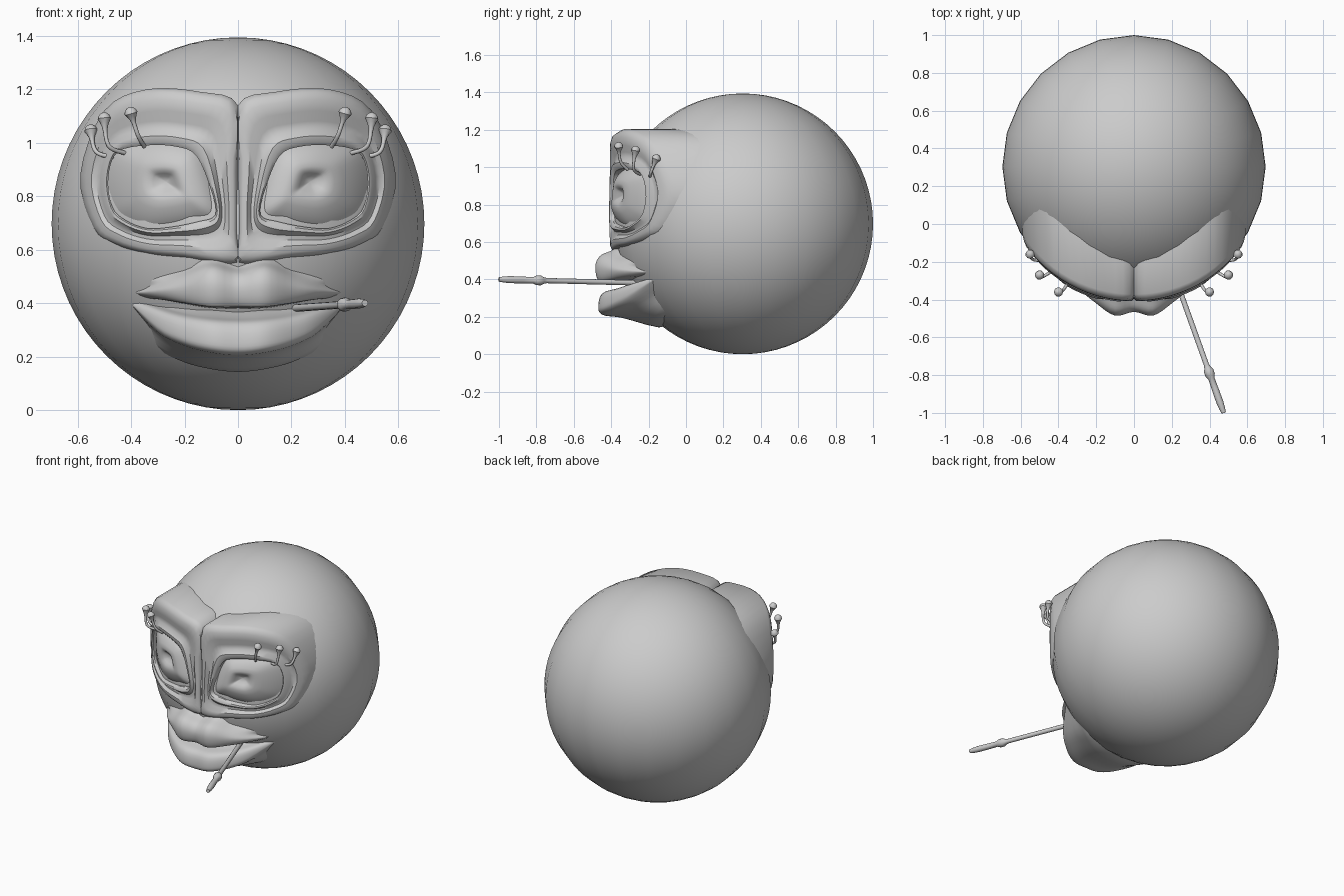
import bpy, bmesh, math
from mathutils import Vector

if "Cube" in bpy.data.objects:
    bpy.data.objects.remove(bpy.data.objects["Cube"])

CENTRE = Vector((0, 0.303, 0.697))
RADIUS = 0.697

grey = bpy.data.materials.new("plain grey")
grey.use_nodes = True
grey.diffuse_color = (0.6, 0.6, 0.6, 1)
grey.node_tree.nodes["Principled BSDF"].inputs["Base Color"].default_value = (0.6, 0.6, 0.6, 1)


def finish(name, bm, angle=40, mirror=False, front=False):
    """Turn a bmesh into a smooth shaded object, optionally mirrored in x."""
    bmesh.ops.recalc_face_normals(bm, faces=bm.faces)
    if front and sum(f.normal.y * f.calc_area() for f in bm.faces) > 0:
        bmesh.ops.reverse_faces(bm, faces=bm.faces)
    mesh = bpy.data.meshes.new(name)
    bm.to_mesh(mesh)
    bm.free()
    mesh.materials.append(grey)
    ob = bpy.data.objects.new(name, mesh)
    bpy.context.collection.objects.link(ob)
    bpy.ops.object.select_all(action="DESELECT")
    ob.select_set(True)
    bpy.context.view_layer.objects.active = ob
    bpy.ops.object.shade_smooth_by_angle(angle=math.radians(angle))
    if mirror:
        ob.modifiers.new("Mirror", "MIRROR")
    return ob


def loft(name, rings, caps=(True, True), **options):
    """Skin a row of closed rings."""
    bm = bmesh.new()
    rows = [[bm.verts.new(p) for p in ring] for ring in rings]
    for a, b in zip(rows, rows[1:]):
        for i in range(len(a)):
            j = (i + 1) % len(a)
            bm.faces.new((a[i], a[j], b[j], b[i]))
    for cap, row in zip(caps, (rows[0], rows[-1])):
        if cap:
            bm.faces.new(row)
    return finish(name, bm, **options)


def smooth(points, closed, steps=4):
    """Catmull-Rom curve through points of any dimension."""
    pts = [Vector(p) for p in points]
    n = len(pts)
    pick = (lambda i: pts[i % n]) if closed else (lambda i: pts[max(0, min(n - 1, i))])
    out = []
    for i in range(n if closed else n - 1):
        a, b, c, d = (pick(i + k) for k in (-1, 0, 1, 2))
        for s in range(steps):
            t = s / steps
            out.append(b + (c - a) * (t / 2) + (a * 2 - b * 5 + c * 4 - d) * (t * t / 2)
                       + (b * 3 - a - c * 3 + d) * (t ** 3 / 2))
    return out if closed else out + [pts[-1]]


def tube(name, path, radii, sides=10, **options):
    """Round tube with a radius at each path point."""
    rings = []
    for i, p in enumerate(path):
        axis = path[min(i + 1, len(path) - 1)] - path[max(i - 1, 0)]
        turn = axis.to_track_quat("Z", "Y")
        angles = [math.tau * k / sides for k in range(sides)]
        rings.append([p + turn @ Vector((math.cos(a), math.sin(a), 0)) * radii[i] for a in angles])
    return loft(name, rings, **options)


def ball_y(x, z):
    """Front depth of the round head."""
    return CENTRE.y - math.sqrt(max(0.0, RADIUS ** 2 - x * x - (z - CENTRE.z) ** 2))


def mask_y(x):
    """Front depth of the upright curved face plate."""
    return CENTRE.y - math.sqrt(0.71 ** 2 - x * x)


# Head
bm = bmesh.new()
bmesh.ops.create_uvsphere(bm, u_segments=24, v_segments=36, radius=RADIUS)
bmesh.ops.translate(bm, verts=bm.verts, vec=CENTRE)
finish("head", bm)

# Eye surround: rings from the eye opening out to the brow and cheek edge
opening = smooth([(0.085, 0.73), (0.10, 0.82), (0.155, 0.95), (0.23, 0.985), (0.34, 0.99),
                  (0.45, 0.965), (0.485, 0.87), (0.47, 0.76), (0.42, 0.71), (0.34, 0.68),
                  (0.25, 0.685), (0.15, 0.705)], True)
border = smooth([(0, 0.66), (0, 0.9), (0, 1.14), (0.14, 1.19), (0.34, 1.2), (0.5, 1.12),
                 (0.59, 0.88), (0.54, 0.68), (0.46, 0.62), (0.34, 0.585), (0.2, 0.57),
                 (0, 0.55)], True)
rings = []
for t, depth in ((0, 0.05), (0, 0.005), (0.06, -0.006), (0.16, -0.008), (0.28, 0.014),
                 (0.42, 0.016), (0.6, -0.002), (0.8, 0), (0.92, 0.01), (1, 0.035)):
    ring = []
    for inner, outer in zip(opening, border):
        p = inner.lerp(outer, t)
        x = max(p.x, 0)
        ring.append((x, mask_y(x) + depth, p.y))
    rings.append(ring)
rings.append([(max(p.x, 0), ball_y(p.x, p.y) + 0.03, p.y) for p in border])
loft("eye_surround", rings, caps=(False, False), mirror=True, front=True)

# Eyes with a dimpled pupil
pupil = Vector((0.27, 0.855))
rings = []
for scale, depth in ((1.02, 0.04), (0.9, 0.02), (0.75, 0.004), (0.58, -0.01), (0.42, -0.017),
                     (0.3, -0.013), (0.22, -0.002), (0.14, 0.01), (0.07, 0.016), (0.01, 0.018)):
    ring = []
    for p in opening:
        q = pupil + (p - pupil) * scale
        ring.append((q.x, mask_y(q.x) + depth, q.y))
    rings.append(ring)
loft("eye", rings, caps=(False, True), mirror=True, front=True)

# Eyelashes with round tips
lashes = [((0.35, -0.31, 0.985), (0.375, -0.35, 1.03), (0.40, -0.36, 1.11)),
          ((0.42, -0.24, 0.96), (0.485, -0.28, 0.99), (0.50, -0.27, 1.09)),
          ((0.45, -0.19, 0.945), (0.53, -0.19, 0.965), (0.55, -0.16, 1.045))]
for base, bend, tip in lashes:
    path = smooth((base, bend, tip), False, 6)
    up = (path[-1] - path[-3]).normalized()
    path += [path[-1] + up * s for s in (0.012, 0.02, 0.024)]
    radii = [0.008] * 10 + [0.012, 0.019, 0.025, 0.021, 0.013, 0.003]
    tube("eyelash", path, radii, mirror=True)


def lip(name, half, section):
    """Loft a lip from stations of x, front depth, top and bottom height."""
    stations = [(-x, y, a, b) for x, y, a, b in half[:0:-1]] + half
    rings = []
    for x, y, top, low in smooth(stations, False):
        rings.append([(x, p.x, p.y) for p in smooth(section(x, y, top, low), True)])
    loft(name, rings, angle=50)


# Upper lip and nose
lip("upper_lip",
    [(0, -0.465, 0.505, 0.385), (0.1, -0.485, 0.525, 0.387), (0.2, -0.42, 0.495, 0.4),
     (0.3, -0.33, 0.47, 0.415), (0.43, -0.14, 0.445, 0.425)],
    lambda x, y, top, low: [
        (ball_y(x, top) + 0.06, top + 0.07), (min(y + 0.09, ball_y(x, top)), top + 0.03),
        (y + 0.025, top), (y, top * 0.6 + low * 0.4), (y + 0.015, low + 0.01),
        (y + 0.06, low), (ball_y(x, low) + 0.08, low + 0.015)])

# Lower lip and chin
lip("lower_lip",
    [(0, -0.465, 0.325, 0.2), (0.1, -0.465, 0.33, 0.21), (0.2, -0.41, 0.345, 0.235),
     (0.3, -0.32, 0.375, 0.285), (0.42, -0.14, 0.43, 0.405)],
    lambda x, y, top, low: [
        (ball_y(x, top) + 0.08, top + 0.05), (y + 0.1, top + 0.02), (y + 0.02, top - 0.005),
        (y, top * 0.4 + low * 0.6), (y + 0.02, low + 0.01), (y + 0.12, low - 0.005),
        (ball_y(x, low) + 0.08, low - 0.05)])

# Stick held in the mouth, with a collar and a tapered tip
start, end = Vector((0.17, -0.15, 0.378)), Vector((0.475, -1.0, 0.4))
profile = [(0, 0.014), (0.7, 0.014), (0.72, 0.018), (0.735, 0.026), (0.765, 0.026),
           (0.785, 0.017), (0.85, 0.018), (0.93, 0.019), (0.97, 0.016), (1, 0.012)]
tube("mouth_stick", [start.lerp(end, t) for t, r in profile], [r for t, r in profile], sides=12)
